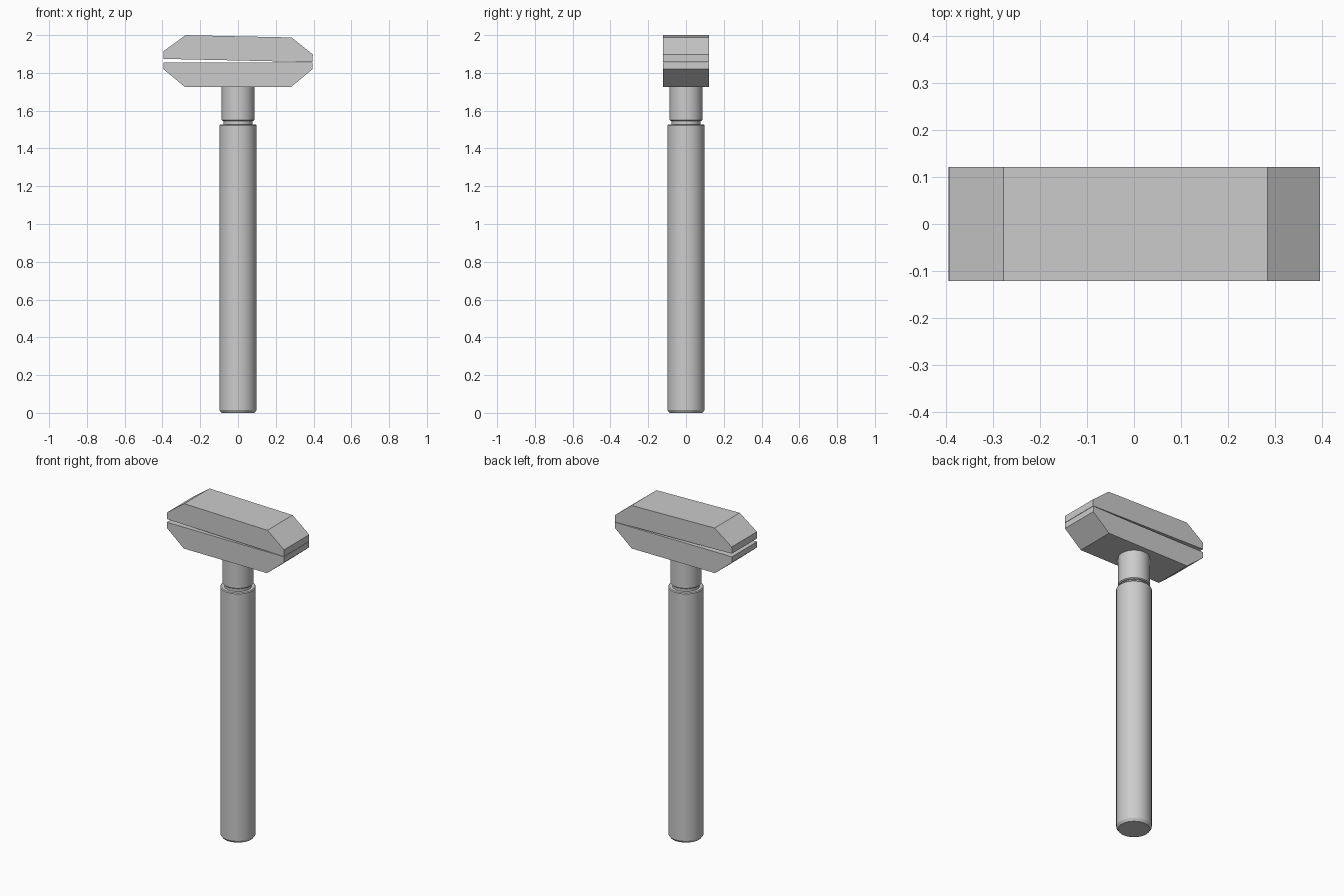
import bpy, bmesh, math
from mathutils import Matrix, Vector

if "Cube" in bpy.data.objects:
    bpy.data.objects.remove(bpy.data.objects["Cube"])


def make_object(name, bm):
    bmesh.ops.recalc_face_normals(bm, faces=bm.faces)
    mesh = bpy.data.meshes.new(name)
    bm.to_mesh(mesh)
    bm.free()
    obj = bpy.data.objects.new(name, mesh)
    bpy.context.collection.objects.link(obj)
    return obj


def lathe(name, profile, sides=64):
    """Closed solid turned around z from (radius, height) pairs."""
    bm = bmesh.new()
    rings = [[bm.verts.new((r * math.cos(2 * math.pi * i / sides),
                            r * math.sin(2 * math.pi * i / sides), z))
              for i in range(sides)] for r, z in profile]
    for a, b in zip(rings, rings[1:]):
        for i in range(sides):
            j = (i + 1) % sides
            bm.faces.new((a[i], a[j], b[j], b[i]))
    bm.faces.new(rings[0])
    bm.faces.new(rings[-1])
    obj = make_object(name, bm)
    bpy.ops.object.select_all(action='DESELECT')
    obj.select_set(True)
    bpy.context.view_layer.objects.active = obj
    bpy.ops.object.shade_smooth_by_angle(angle=math.radians(30))
    return obj


def extrude_y(name, half, depth, transform=None):
    """Prism from the right half of an xz outline, mirrored in x."""
    outline = half + [(-x, z) for x, z in reversed(half)]
    bm = bmesh.new()
    face = bm.faces.new([bm.verts.new((x, -depth / 2, z)) for x, z in outline])
    ext = bmesh.ops.extrude_face_region(bm, geom=[face])
    verts = [v for v in ext["geom"] if isinstance(v, bmesh.types.BMVert)]
    bmesh.ops.translate(bm, verts=verts, vec=(0, depth, 0))
    if transform:
        bmesh.ops.transform(bm, matrix=transform, verts=bm.verts)
    return make_object(name, bm)


# Handle, neck and collar
lathe("handle", [(0.088, 0), (0.098, 0.015), (0.098, 1.522), (0.094, 1.527)])
lathe("neck", [(0.076, 1.50), (0.076, 1.56)])
lathe("collar", [(0.082, 1.546), (0.087, 1.551), (0.087, 1.74)])

# Lower half of the head
extrude_y("head_base", [(0.281, 1.725), (0.395, 1.82), (0.395, 1.855)], 0.243)

# Upper half, tilted slightly open about its right edge
hinge = Vector((0.395, 0, 1.857))
tilt = (Matrix.Translation(hinge) @ Matrix.Rotation(math.radians(1.25), 4, 'Y')
        @ Matrix.Translation(-hinge))
extrude_y("head_cap", [(0.395, 1.857), (0.395, 1.898), (0.281, 1.985)], 0.243, tilt)
